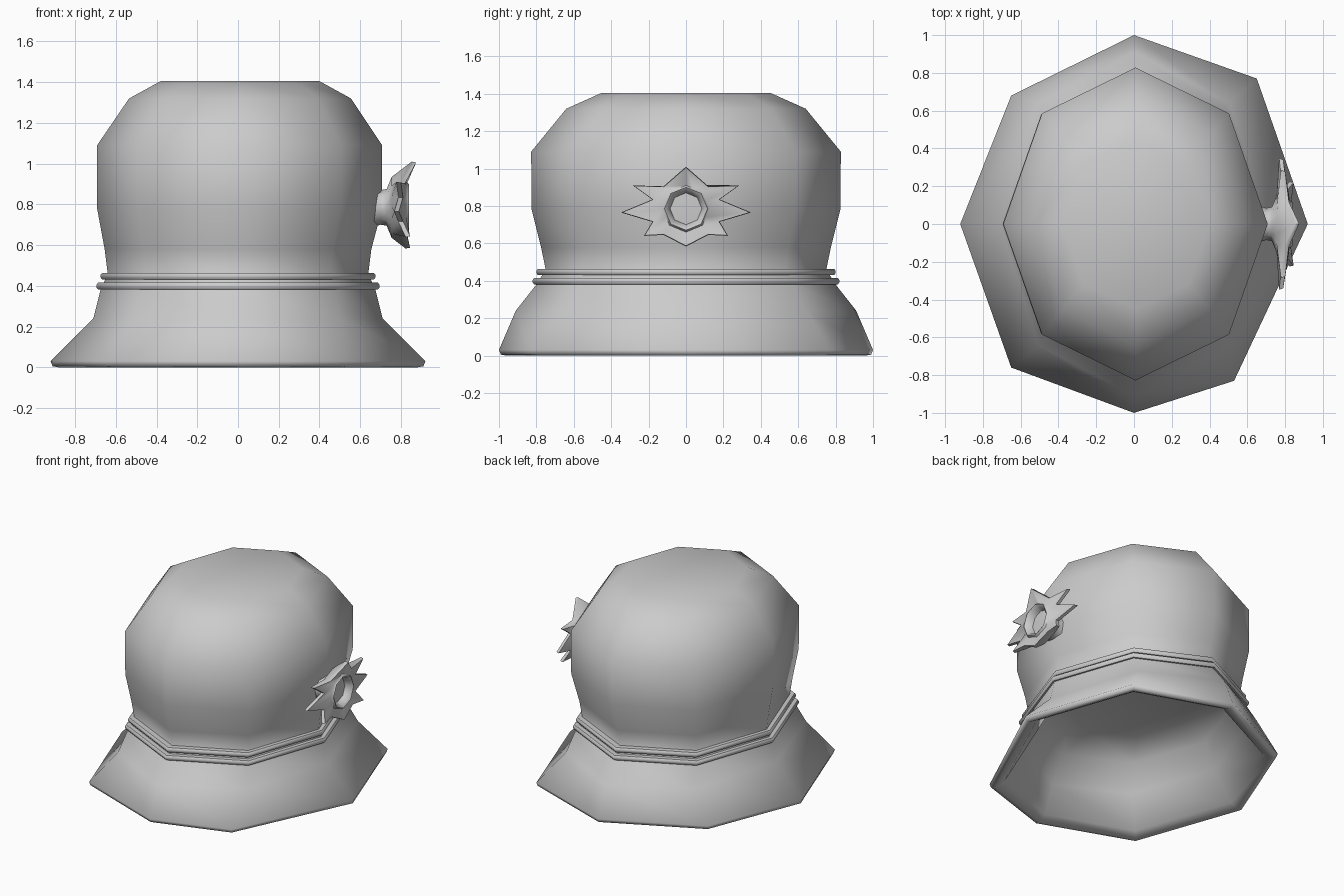
import bpy, bmesh, math

if "Cube" in bpy.data.objects:
    bpy.data.objects.remove(bpy.data.objects["Cube"])


def finish(name, bm, angle=60):
    bmesh.ops.recalc_face_normals(bm, faces=bm.faces)
    me = bpy.data.meshes.new(name)
    bm.to_mesh(me)
    bm.free()
    ob = bpy.data.objects.new(name, me)
    bpy.context.collection.objects.link(ob)
    bpy.ops.object.select_all(action='DESELECT')
    ob.select_set(True)
    bpy.context.view_layer.objects.active = ob
    bpy.ops.object.shade_smooth_by_angle(angle=math.radians(angle))
    return ob


def loft(name, rings, caps=(None, None), closed=False, angle=60):
    """Skin rings of points; caps are optional centre points for first/last."""
    bm = bmesh.new()
    vs = [[bm.verts.new(p) for p in r] for r in rings]
    n = len(vs[0])
    pairs = list(zip(vs, vs[1:] + vs[:1])) if closed else list(zip(vs, vs[1:]))
    for a, b in pairs:
        for i in range(n):
            j = (i + 1) % n
            bm.faces.new((a[i], a[j], b[j], b[i]))
    for ring, c in ((vs[0], caps[0]), (vs[-1], caps[1])):
        if c:
            cv = bm.verts.new(c)
            for i in range(n):
                bm.faces.new((ring[i], ring[(i + 1) % n], cv))
    return finish(name, bm, angle)


def octagon(rx, ry, z, cx=0.0):
    return [(cx + rx * math.cos(k * math.pi / 4), ry * math.sin(k * math.pi / 4), z)
            for k in range(8)]


# Uneven brim edge
def brim(z, s=1.0):
    pts = [(.92, 0), (.65, .77), (0, 1), (-.65, .68),
           (-.92, 0), (-.65, -.76), (0, -1), (.53, -.83)]
    return [(x * s, y * s, z) for x, y in pts]


# Hat shell: outside from crown to brim, then a thick lip and a shallow hollow inside
outer = [(.39, .45, 1.405, .01), (.545, .64, 1.32, .01), (.70, .828, 1.09, .008),
         (.70, .825, .78, .008), (.655, .775, .58), (.64, .75, .46),
         (.675, .80, .38), (.71, .91, .24)]
inner = [(.67, .82, .22), (.60, .71, .40), (.40, .47, .47)]
rings = ([octagon(*p) for p in outer]
         + [brim(.03), brim(.005, .99), brim(0, .96), brim(.03, .90)]
         + [octagon(*p) for p in inner])
loft("hat_shell", rings, ((0, 0, 1.395), (0, 0, .48)), angle=80)

# Two hat bands
for name, rx, ry, z in (("upper_band", .675, .80, .447), ("lower_band", .695, .82, .398)):
    prof = [(-.05, .017), (-.008, .017), (0, .006), (0, -.006), (-.008, -.017), (-.05, -.017)]
    loft(name, [octagon(rx + d, ry + d, z + h) for d, h in prof], closed=True, angle=50)

# Flower: star outline as (x, y, z), mirrored across y
half = [(.865, 0, 1.01), (.81, .12, .905), (.79, .285, .91), (.80, .18, .835),
        (.78, .348, .765), (.80, .18, .715), (.835, .225, .64), (.82, .12, .645),
        (.835, 0, .583)]
star = half + [(x, -y, z) for x, y, z in half[-2:0:-1]]
N = len(star)


def disc(r, x):
    """Eight-sided ring facing +x, with midpoints to match the star outline."""
    out = []
    for i in range(N):
        a, s = 2 * math.pi * i / N, r * (.924 if i % 2 else 1)
        out.append((x, s * math.sin(a), .785 + s * math.cos(a)))
    return out


loft("flower", [
    disc(.10, .65), disc(.085, .70), disc(.09, .73), disc(.15, .755),
    [(x - .012, y, z) for x, y, z in star],
    [(x + .010, y * .98, .785 + (z - .785) * .98) for x, y, z in star],
    disc(.125, .825), disc(.115, .84), disc(.10, .83), disc(.085, .79)],
    ((.65, 0, .785), (.795, 0, .785)), angle=60)
